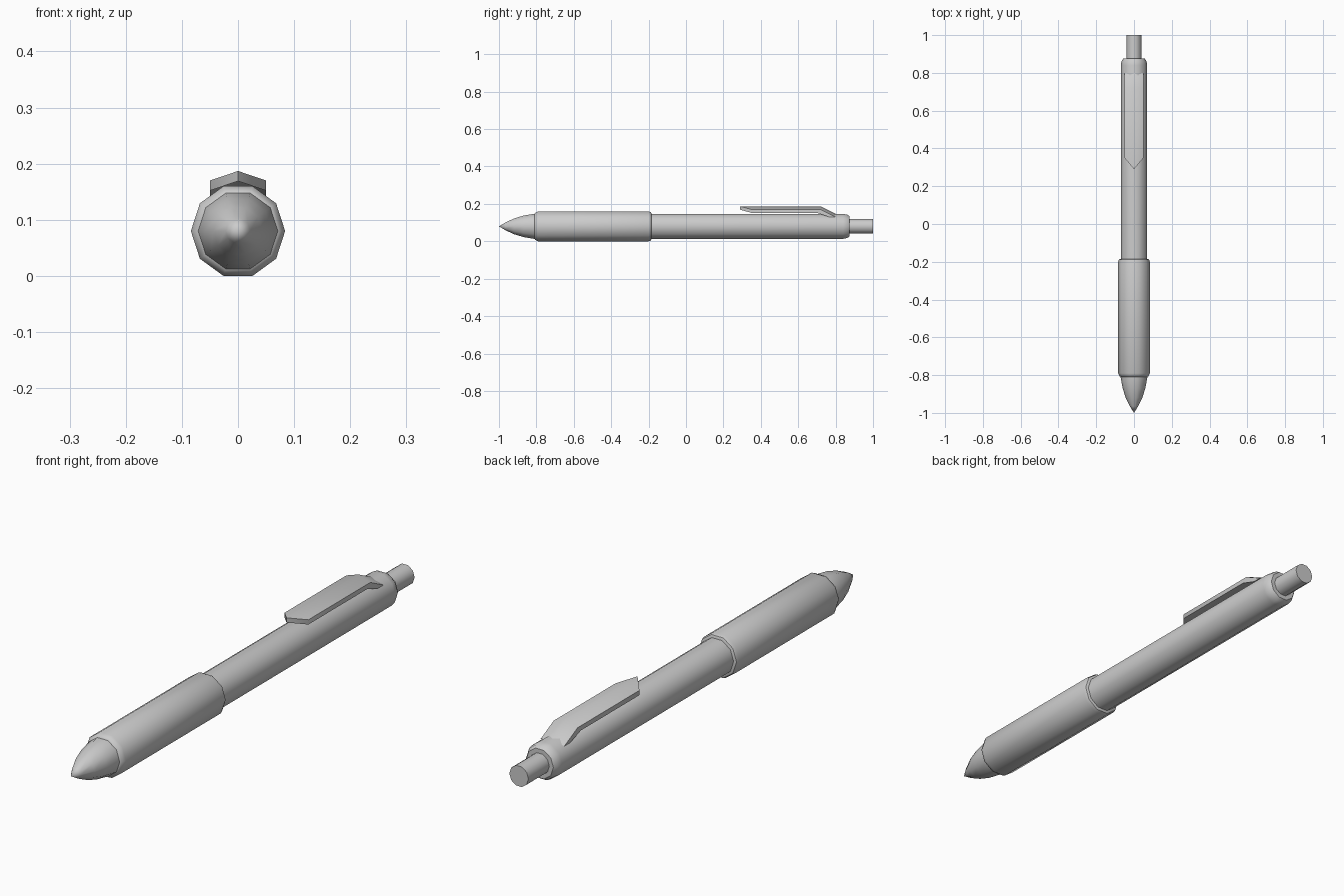
import bpy, bmesh, math

if "Cube" in bpy.data.objects:
    bpy.data.objects.remove(bpy.data.objects["Cube"])

SIDES = 10
AXIS_Z = 0.08


def finish(name, bm, angle):
    bmesh.ops.recalc_face_normals(bm, faces=bm.faces[:])
    me = bpy.data.meshes.new(name)
    bm.to_mesh(me)
    bm.free()
    ob = bpy.data.objects.new(name, me)
    bpy.context.collection.objects.link(ob)
    bpy.ops.object.select_all(action='DESELECT')
    ob.select_set(True)
    bpy.context.view_layer.objects.active = ob
    bpy.ops.object.shade_smooth_by_angle(angle=math.radians(angle))
    return ob


def lathe(name, profile, angle=40):
    """Turn (y, radius) points around the pen axis; radius 0 makes a point."""
    bm = bmesh.new()
    rings = []
    for y, r in profile:
        n = SIDES if r > 0 else 1
        rings.append([bm.verts.new((r * math.cos(math.tau * i / SIDES), y,
                                    AXIS_Z + r * math.sin(math.tau * i / SIDES)))
                      for i in range(n)])
    for a, b in zip(rings, rings[1:]):
        for i in range(SIDES):
            j = (i + 1) % SIDES
            if len(a) == 1:
                bm.faces.new((a[0], b[i], b[j]))
            else:
                bm.faces.new((a[i], a[j], b[j], b[i]))
    for ring in (rings[0], rings[-1]):
        if len(ring) > 1:
            bm.faces.new(ring)
    return finish(name, bm, angle)


# Pointed nose cone
lathe("nose_cone", [(-1.0, 0), (-0.965, 0.022), (-0.92, 0.044), (-0.87, 0.060),
                    (-0.81, 0.071), (-0.79, 0.071)])

# Thicker grip with softened ends
lathe("grip", [(-0.81, 0.070), (-0.805, 0.077), (-0.79, 0.084),
               (-0.20, 0.084), (-0.188, 0.080), (-0.185, 0.073), (-0.185, 0.064)])

# Main barrel with rounded rear end
lathe("barrel", [(-0.20, 0.070), (0.84, 0.070), (0.862, 0.066),
                 (0.875, 0.057), (0.875, 0.03)])

# Push button
lathe("push_button", [(0.86, 0.040), (1.0, 0.040)])

# Pocket clip: ridged strip, pointed at the front, bent into the barrel at the back
side = [(0.35, 0.170), (0.72, 0.170), (0.80, 0.130),
        (0.765, 0.130), (0.70, 0.152), (0.35, 0.152)]
bm = bmesh.new()
sections = []
for x in (-0.05, 0, 0.05):
    mid = x == 0
    sections.append([bm.verts.new((x, y - (0.06 if mid and y < 0.4 else 0),
                                   z + (0.017 if mid else 0))) for y, z in side])
for a, b in zip(sections, sections[1:]):
    for i in range(len(side)):
        j = (i + 1) % len(side)
        bm.faces.new((a[i], a[j], b[j], b[i]))
bm.faces.new(sections[0])
bm.faces.new(sections[-1])
bmesh.ops.triangulate(bm, faces=[f for f in bm.faces if len(f.verts) > 4])
finish("pocket_clip", bm, 40)
